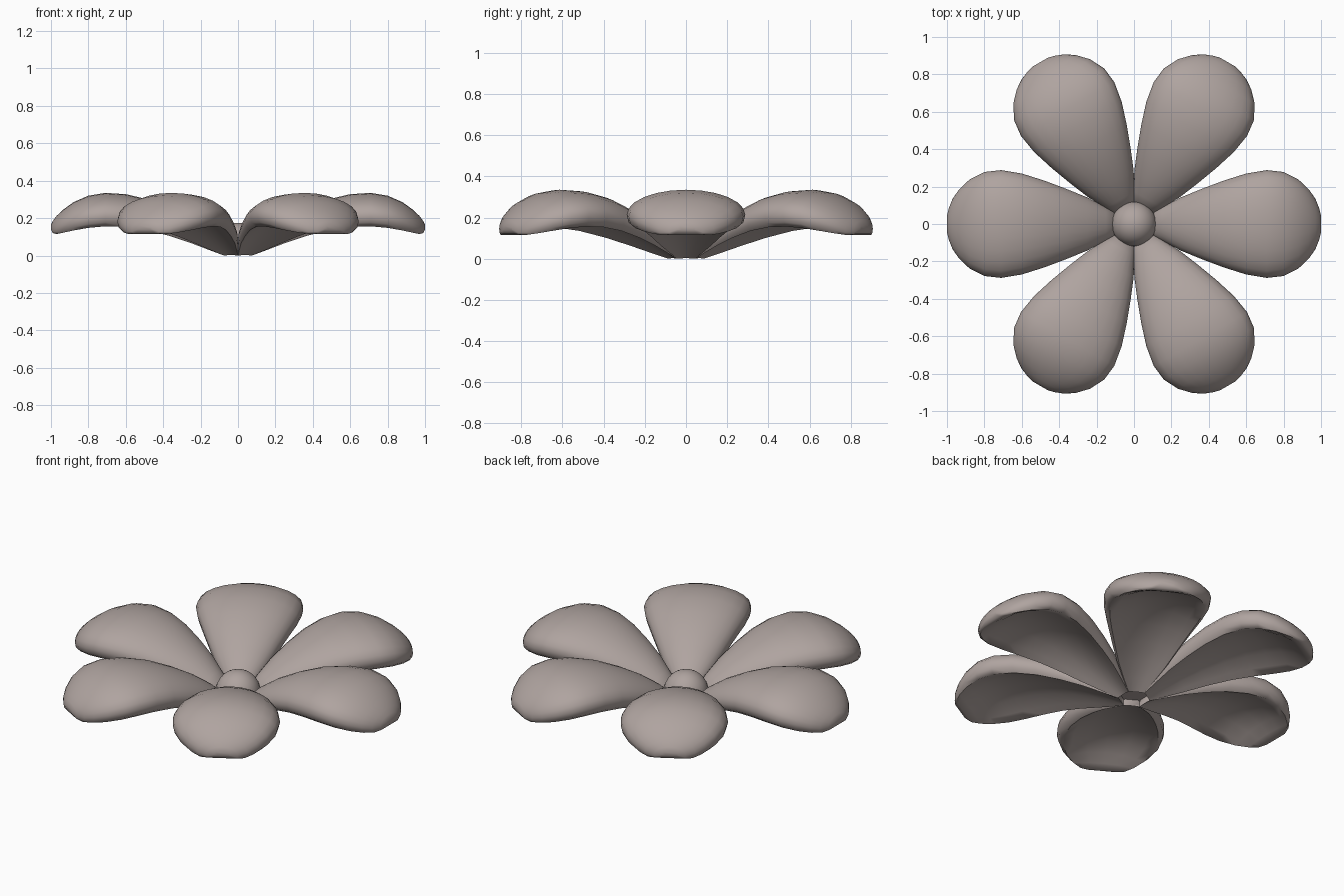
import bpy, bmesh, math

if "Cube" in bpy.data.objects:
    bpy.data.objects.remove(bpy.data.objects["Cube"])

# Petal stations: distance from centre, half width, underside rim z, crown z, underside hollow
STATIONS = [
    (0.075, 0.048, 0.000, 0.050, 0.05),
    (0.15, 0.090, 0.028, 0.122, 0.22),
    (0.25, 0.142, 0.066, 0.192, 0.28),
    (0.36, 0.187, 0.103, 0.250, 0.32),
    (0.48, 0.232, 0.135, 0.300, 0.34),
    (0.60, 0.270, 0.153, 0.328, 0.36),
    (0.71, 0.288, 0.156, 0.335, 0.36),
    (0.80, 0.278, 0.148, 0.320, 0.34),
    (0.88, 0.237, 0.134, 0.285, 0.25),
    (0.935, 0.185, 0.122, 0.245, 0.10),
    (0.970, 0.135, 0.115, 0.212, 0.0),
    (0.990, 0.085, 0.120, 0.185, 0.0),
    (1.000, 0.045, 0.138, 0.165, 0.0),
]
EDGE = 0.32  # height of the widest line within the section

# Warm grey for the whole flower
warm_grey = bpy.data.materials.new("warm_grey")
warm_grey.diffuse_color = (0.43, 0.37, 0.35, 1)
warm_grey.use_nodes = True
warm_grey.node_tree.nodes["Principled BSDF"].inputs["Base Color"].default_value = warm_grey.diffuse_color


def section(r, w, zb, zt, hollow):
    h = zt - zb
    pts = []
    # domed upper side
    for i in range(13):
        t = math.pi * i / 12
        pts.append((r, w * math.cos(t), zb + h * (EDGE + (1 - EDGE) * math.sin(t))))
    # rolled rim and hollow underside
    half = [(-0.97, 0.12), (-0.88, 0.0), (-0.70, hollow * 0.3), (-0.4, hollow * 0.8)]
    under = half + [(0, hollow)] + [(-x, z) for x, z in reversed(half)]
    pts += [(r, w * x, zb + h * z) for x, z in under]
    return pts


def finish(name, bm):
    bmesh.ops.recalc_face_normals(bm, faces=bm.faces)
    mesh = bpy.data.meshes.new(name)
    bm.to_mesh(mesh)
    bm.free()
    mesh.materials.append(warm_grey)
    obj = bpy.data.objects.new(name, mesh)
    bpy.context.collection.objects.link(obj)
    bpy.ops.object.select_all(action='DESELECT')
    obj.select_set(True)
    bpy.context.view_layer.objects.active = obj
    bpy.ops.object.shade_smooth_by_angle(angle=math.radians(60))
    return obj


# One petal lofted through its sections
bm = bmesh.new()
rings = [[bm.verts.new(p) for p in section(*s)] for s in STATIONS]
for a, b in zip(rings, rings[1:]):
    n = len(a)
    for i in range(n):
        j = (i + 1) % n
        bm.faces.new((a[i], a[j], b[j], b[i]))
bm.faces.new(rings[0])
bm.faces.new(rings[-1])
petal = finish("petal_1", bm)

# Six petals around the centre
for k in range(1, 6):
    copy = petal.copy()
    copy.name = f"petal_{k + 1}"
    copy.rotation_euler.z = k * math.pi / 3
    bpy.context.collection.objects.link(copy)

# Domed flower centre, flat underneath
bm = bmesh.new()
bmesh.ops.create_uvsphere(bm, u_segments=24, v_segments=16, radius=0.12)
bmesh.ops.translate(bm, verts=bm.verts, vec=(0, 0, 0.055))
bmesh.ops.bisect_plane(bm, geom=bm.verts[:] + bm.edges[:] + bm.faces[:],
                       plane_co=(0, 0, 0.04), plane_no=(0, 0, -1), clear_outer=True)
bmesh.ops.holes_fill(bm, edges=[e for e in bm.edges if e.is_boundary])
finish("flower_centre", bm)
